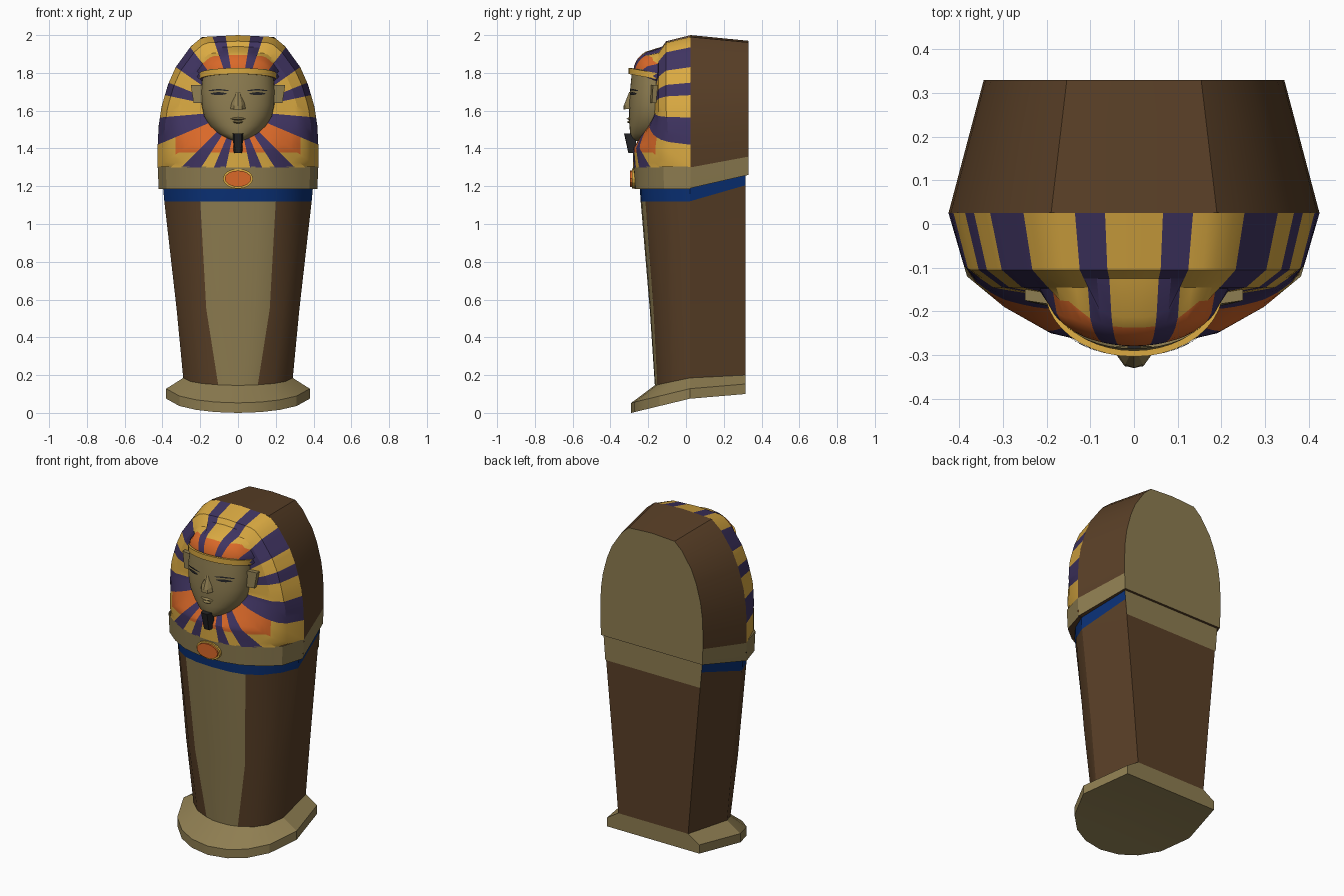
import bpy, bmesh, math
from mathutils import Vector

if "Cube" in bpy.data.objects:
    bpy.data.objects.remove(bpy.data.objects["Cube"])

COL = {"tan": (.27, .205, .082), "brown": (.10, .05, .02), "gold": (.70, .40, .054),
       "purple": (.05, .034, .12), "orange": (.70, .14, .022), "blue": (.003, .03, .18),
       "black": (.018, .018, .02)}
NAMES = list(COL)
MATS = []
for n, c in COL.items():
    m = bpy.data.materials.new(n)
    m.diffuse_color = (*c, 1)
    m.use_nodes = True
    m.node_tree.nodes["Principled BSDF"].inputs["Base Color"].default_value = m.diffuse_color
    MATS.append(m)


def interp(tab, v):
    if v <= tab[0][0]:
        return tab[0][1]
    for (a, p), (b, q) in zip(tab, tab[1:]):
        if v <= b:
            return p + (q - p) * (v - a) / (b - a)
    return tab[-1][1]


def loft(name, rings, colour, ref, caps=(), smooth=30, mirror=True):
    """Skin right-half rings, colour by rule, then mirror to the left."""
    bm = bmesh.new()
    vs = [[bm.verts.new(p) for p in r] for r in rings]
    faces = []
    for i in range(len(vs) - 1):
        for j in range(len(vs[0]) - 1):
            f = bm.faces.new((vs[i][j], vs[i][j + 1], vs[i + 1][j + 1], vs[i + 1][j]))
            faces.append((f, i, j))
    for ring, col in caps:
        faces.append((bm.faces.new(vs[ring]), col, None))
    used = []
    for f, i, j in faces:
        c = f.calc_center_median()
        key = i if j is None else (colour if isinstance(colour, str) else colour(i, j, c))
        if key not in used:
            used.append(key)
        f.material_index = used.index(key)
        f.normal_update()
        if f.normal.dot(c - Vector(ref)) < 0:
            f.normal_flip()
    me = bpy.data.meshes.new(name)
    bm.to_mesh(me)
    bm.free()
    for k in used:
        me.materials.append(MATS[NAMES.index(k)])
    ob = bpy.data.objects.new(name, me)
    bpy.context.collection.objects.link(ob)
    if mirror:
        md = ob.modifiers.new("mirror", 'MIRROR')
        md.merge_threshold = .0005
    if smooth:
        bpy.ops.object.select_all(action='DESELECT')
        ob.select_set(True)
        bpy.context.view_layer.objects.active = ob
        bpy.ops.object.shade_smooth_by_angle(angle=math.radians(smooth))
    return ob


# ---- hood outline and surface depth
OUT = [(.425, 1.3), (.425, 1.42), (.42, 1.52), (.405, 1.62), (.37, 1.74),
       (.33, 1.83), (.25, 1.94), (.19, 1.99), (0, 2.0)]
CZ = 1.6
WID = [(z, x) for x, z in OUT]
H_UP = [(0, -.17), (.5, -.165), (.78, -.145), (.92, -.105), (1, .025)]
H_LOW = [(0, -.28), (.2, -.275), (.45, -.25), (.7, -.19), (.9, -.12), (1, .025)]


def reach(a):
    dx, dz = math.sin(a), math.cos(a)
    best = 9
    pts = [(0, 1.3)] + OUT
    for (x1, z1), (x2, z2) in zip(pts, pts[1:]):
        ex, ez = x2 - x1, z2 - z1
        den = dx * ez - dz * ex
        if abs(den) < 1e-9:
            continue
        t = (x1 * ez - (z1 - CZ) * ex) / den
        u = (x1 * dz - (z1 - CZ) * dx) / den
        if t > 0 and -1e-6 <= u <= 1 + 1e-6:
            best = min(best, t)
    return best


def hood_y(x, z, t):
    s = t if z >= CZ else x / interp(WID, z)
    w = min(1, max(0, (1.58 - z) / .18))
    y = interp(H_UP, s) * (1 - w) + interp(H_LOW, s) * w
    d = 1 - (x / .2) ** 2 - ((z - 1.8) / .125) ** 2
    if d > 0 and z > 1.76:                       # brow bulge
        y = min(y, -.16 - .12 * math.sqrt(d))
    return y


# ---- striped front of the hood: polar grid, purple sectors
STOPS = [0, 9.5, 19, 37, 55, 68, 78, 95, 113, 125.2, 135, 147, 157, 168, 180]
angs = []
for a, b in zip(STOPS, STOPS[1:]):
    n = max(1, round((b - a) / 5))
    angs += [a + (b - a) * k / n for k in range(n)]
angs.append(180)
TS = [.3, .4, .48, .54, .6, .66, .7, .74, .78, .85, .92, 1]
rings = []
for t in TS:
    ring = []
    for a in angs:
        r = math.radians(a)
        R = reach(r) * t
        x, z = max(0, R * math.sin(r)), CZ + R * math.cos(r)
        ring.append((x if a < 180 else 0, hood_y(x, z, t), z))
    rings.append(ring)


def stripe(i, j, c):
    a, t = (angs[j] + angs[j + 1]) / 2, TS[i]
    k = sum(a > s for s in STOPS) - 1
    if k in (1, 3, 5, 7, 10, 12):
        return "purple"
    if (a < 50 and t < .74) or (113 < a < 126 and t < .78) or (a > 126 and t < .74):
        return "orange"
    return "gold"


loft("striped_hood", rings, stripe, (0, .1, 1.6), smooth=25)

# ---- plain back shell of the hood
rim = [(.42, 1.19)] + OUT
front = [(x, .025, z) for x, z in rim]
back = [(x * .81, .33, 1.26 + (z - 1.19) * .71 / .81) for x, z in rim]
front, back = [(0, .025, 1.19)] + front, [(0, .33, 1.26)] + back
loft("hood_back_shell", [front, back],
     lambda i, j, c: "tan" if j == 1 else "brown", (0, .18, 1.6), caps=[(1, "tan")])

# ---- collar band under the stripes
SX = [0, .1, .2, .32, .45, .58, .7, .8, .9, 1]
top = [(.425 * s, interp(H_LOW, s), 1.305) for s in SX]
low = [(.42 * s, interp(H_LOW, s) * .97, 1.185) for s in SX]
under = [(.42 * s, .025, 1.187) for s in SX]
loft("collar_band", [top, low, under],
     lambda i, j, c: "tan" if i == 0 else "brown", (0, .05, 1.25))

# ---- tapered body with front panel and blue band
SECT = [  # lower, middle, upper outline (x, y)
    [(0, -.165), (.055, -.163), (.105, -.152), (.19, -.12), (.25, -.07), (.29, .02), (.235, .315), (0, .315)],
    [(0, -.192), (.09, -.188), (.168, -.172), (.24, -.13), (.30, -.07), (.325, .02), (.265, .315), (0, .315)],
    [(0, -.24), (.11, -.235), (.2, -.215), (.28, -.165), (.35, -.08), (.39, .02), (.325, .315), (0, .315)],
    [(0, -.245), (.11, -.24), (.2, -.22), (.285, -.17), (.355, -.08), (.397, .02), (.33, .315), (0, .315)]]
ZS = [[(-.17, .145), (.02, .185), (.315, .2)], [(-.2, .55), (.315, .55)],
      [(.02, 1.12), (.315, 1.205)], [(.02, 1.195), (.315, 1.262)]]
body = [[(x, y, interp(zt, y)) for x, y in s] for s, zt in zip(SECT, ZS)]


def body_col(i, j, c):
    if i == 2:
        return "tan" if j == 6 else "blue"
    return "tan" if j < 2 else "brown"


loft("coffin_body", body, body_col, (0, .1, .7), smooth=28)
loft("back_strip", [[(0, .319, 1.11), (.319, .319, 1.11)], [(0, .319, 1.262), (.331, .319, 1.262)]],
     "tan", (0, 0, 1.2), smooth=0)

# ---- sloping foot plinth
FOOT = [(0, -.29), (.12, -.272), (.22, -.225), (.31, -.14), (.38, .02), (.31, .315), (0, .315)]
ZF = [(-.29, 0), (.02, .075), (.315, .1)]
f0 = [(x, y, interp(ZF, y)) for x, y in FOOT]
f1 = [(x, y, z + .053) for x, y, z in f0]
f2 = [body[0][k] for k in (0, 2, 3, 4, 5, 6, 7)]
f3 = [(0, y, z) for x, y, z in f0]
loft("foot_plinth", [f3, f0, f1, f2], "tan", (0, .05, .1), smooth=20)

# ---- face mask
FW = [(1.44, .03), (1.455, .075), (1.48, .115), (1.52, .152), (1.57, .18), (1.63, .193), (1.7, .196), (1.82, .185)]
FY = [(1.44, -.283), (1.48, -.297), (1.6, -.302), (1.7, -.297), (1.82, -.285)]


def face_y(x, z):
    s = min(1, abs(x) / interp(FW, z))
    return -.15 + (interp(FY, z) + .15) * (1 - s * s) ** .4


face = []
for z in [1.44, 1.455, 1.48, 1.52, 1.57, 1.63, 1.7, 1.76, 1.82]:
    w = interp(FW, z)
    xs = [w * math.sin(math.radians(k * 9)) for k in range(11)]
    face.append([(x, face_y(x, z), z) for x in xs])
loft("face", face, "tan", (0, -.12, 1.63), caps=[(0, "tan")], smooth=40)

# ---- headband
band = []
for dz, off in ((-.016, 0), (-.016, .014), (.016, .014), (.016, 0)):
    band.append([((.19 + off) * math.sin(t), -.15 - (.14 + off) * math.cos(t),
                  1.782 + .028 * math.cos(t) + dz)
                 for t in [math.radians(k * 9) for k in range(11)]])
loft("headband", band, "gold", (0, -.1, 1.79), smooth=40)


# ---- eyes and brows as thin plates laid on the face
def plate(name, x0, x1, zc, half, bow, col):
    rows = [[], []]
    for k in range(9):
        u = k / 8
        x, arch = x0 + (x1 - x0) * u, math.sin(math.pi * u)
        for row, sg in zip(rows, (-1, 1)):
            z = zc + bow * arch + sg * (half * arch + .002)
            row.append((x, face_y(x, z) - .005, z))
    loft(name, rows, col, (0, 0, zc), smooth=0)


plate("eye", .06, .145, 1.69, .006, 0, "black")
plate("brow", .05, .155, 1.706, .002, .004, "black")

# ---- nose, lips, ears
loft("nose", [[(0, -.33, 1.607), (.022, -.325, 1.607), (.04, -.3, 1.61), (.04, -.28, 1.61)],
              [(0, -.33, 1.625), (.02, -.322, 1.628), (.034, -.3, 1.64), (.034, -.28, 1.64)],
              [(0, -.3, 1.7), (.008, -.297, 1.7), (.014, -.285, 1.7), (.014, -.28, 1.7)]],
     "tan", (0, -.28, 1.63), caps=[(0, "tan")], smooth=0)
for n, z, w in (("upper_lip", 1.557, .055), ("lower_lip", 1.54, .04)):
    loft(n, [[(0, -.3, z + .009), (w * .5, -.292, z + .009), (w, -.28, z)],
             [(0, -.315, z), (w * .5, -.307, z), (w, -.285, z)],
             [(0, -.3, z - .008), (w * .5, -.292, z - .008), (w, -.28, z)]],
         "tan", (0, -.2, z), smooth=0)
loft("ear", [[(.185, -.15, 1.64), (.185, -.19, 1.64), (.235, -.18, 1.64), (.235, -.15, 1.64)],
             [(.185, -.15, 1.735), (.185, -.185, 1.735), (.25, -.175, 1.735), (.25, -.15, 1.735)]],
     "tan", (.21, -.16, 1.69), caps=[(0, "tan"), (1, "tan")], smooth=0)

# ---- beard
loft("beard", [[(0, -.328, 1.48), (.02, -.326, 1.48), (.028, -.31, 1.48), (.028, -.27, 1.48), (0, -.27, 1.48)],
               [(0, -.305, 1.375), (.016, -.303, 1.375), (.022, -.29, 1.375), (.022, -.26, 1.375), (0, -.26, 1.375)]],
     "black", (0, -.29, 1.43), caps=[(0, "black"), (1, "black")], smooth=0)


# ---- chest amulet: gold backing and orange oval
def oval(name, rx, rz, y, col):
    pts = [(rx * math.sin(math.radians(k * 22.5)), rz * math.cos(math.radians(k * 22.5))) for k in range(9)]
    pts[0], pts[-1] = (0, rz), (0, -rz)
    loft(name, [[(x, -.25, 1.24 + z) for x, z in pts], [(x, y, 1.24 + z) for x, z in pts]],
         col, (0, -.26, 1.24), caps=[(1, col)], smooth=0)


oval("amulet_backing", .08, .053, -.286, "gold")
oval("amulet", .07, .043, -.296, "orange")
